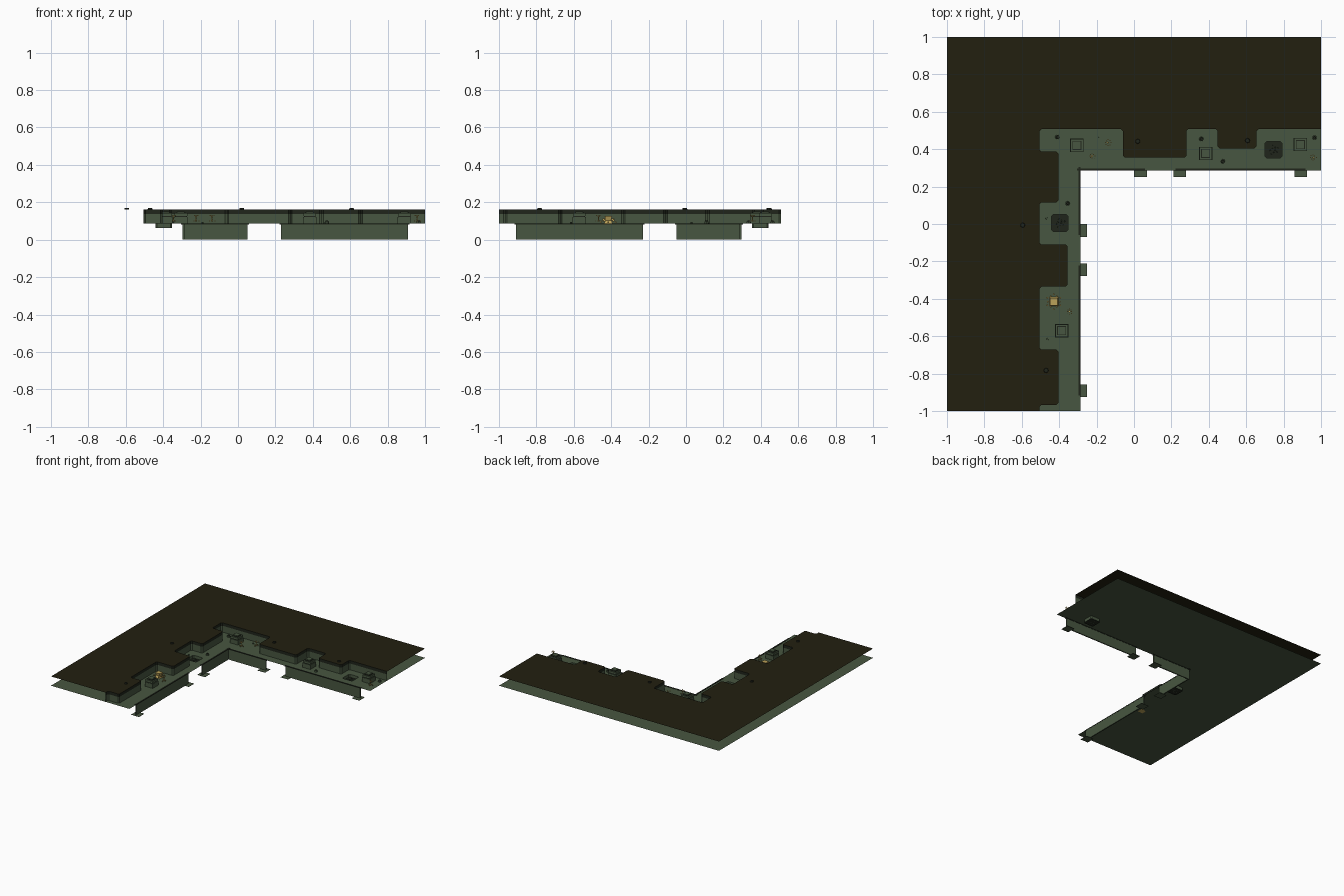
import bpy, bmesh, math, random
from mathutils import Vector, Matrix

random.seed(4)
cube = bpy.data.objects.get("Cube")
if cube:
    bpy.data.objects.remove(cube)

FLOOR, TRIM, ROOF = 0.086, 0.138, 0.162


def material(name, colour):
    m = bpy.data.materials.new(name)
    m.use_nodes = True
    m.diffuse_color = (*colour, 1)
    bsdf = m.node_tree.nodes["Principled BSDF"]
    bsdf.inputs["Base Color"].default_value = (*colour, 1)
    bsdf.inputs["Roughness"].default_value = 0.8
    return m


green = material("moss green", (0.064, 0.094, 0.052))
olive = material("dark olive", (0.016, 0.014, 0.005))
shadow = material("charcoal green", (0.014, 0.018, 0.011))
gold = material("brass", (0.5, 0.36, 0.1))


def finish(name, bm, *mats):
    mesh = bpy.data.meshes.new(name)
    bm.to_mesh(mesh)
    bm.free()
    for m in mats:
        mesh.materials.append(m)
    ob = bpy.data.objects.new(name, mesh)
    bpy.context.collection.objects.link(ob)
    return ob


def add_box(bm, lo, hi, index=0):
    lo, hi = Vector(lo), Vector(hi)
    mat = Matrix.Translation((lo + hi) / 2) @ Matrix.Diagonal((*(hi - lo), 1))
    made = bmesh.ops.create_cube(bm, size=1, matrix=mat)["verts"]
    for f in {f for v in made for f in v.link_faces}:
        f.material_index = index


def add_cone(bm, x, y, z, r1, r2, h, sides=8, index=0, turn=0.0):
    mat = Matrix.Translation((x, y, z + h / 2)) @ Matrix.Rotation(turn, 4, "Z")
    made = bmesh.ops.create_cone(bm, cap_ends=True, segments=sides, radius1=r1,
                                 radius2=r2, depth=h, matrix=mat)["verts"]
    for f in {f for v in made for f in v.link_faces}:
        f.material_index = index


def chamfer(points, cut):
    """Cut the inner corners of an open path."""
    pts = [Vector(p) for p in points]
    out = [pts[0]]
    for a, b, c in zip(pts, pts[1:], pts[2:]):
        out += [b + (a - b).normalized() * cut, b + (c - b).normalized() * cut]
    return out + [pts[-1]]


def fill(bm, loops, z):
    """Flat sheet with holes, facing up."""
    edges = []
    for loop in loops:
        vs = [bm.verts.new((p[0], p[1], z)) for p in loop]
        edges += [bm.edges.new((a, b)) for a, b in zip(vs, vs[1:] + vs[:1])]
    bmesh.ops.triangle_fill(bm, edges=edges, use_beauty=True, normal=(0, 0, 1))
    for f in bm.faces:
        f.normal_update()
        if f.normal.z < 0:
            f.normal_flip()


# Stepped inner edge of the upper deck
edge_path = chamfer([
    (-0.505, -1), (-0.505, -0.967), (-0.405, -0.967), (-0.405, -0.672),
    (-0.505, -0.672), (-0.505, -0.335), (-0.355, -0.335), (-0.355, -0.11),
    (-0.505, -0.11), (-0.505, 0.115), (-0.405, 0.115), (-0.405, 0.388),
    (-0.505, 0.388), (-0.505, 0.507), (-0.06, 0.507), (-0.06, 0.355),
    (0.28, 0.355), (0.28, 0.507), (0.447, 0.507), (0.447, 0.405),
    (0.655, 0.405), (0.655, 0.507), (1, 0.507)], 0.01)

# Upper deck
bm = bmesh.new()
fill(bm, [edge_path + [(1, 1), (-1, 1), (-1, -1)]], ROOF)
finish("upper_deck", bm, olive)

# Wall under the stepped edge, with a dark trim band on top
bm = bmesh.new()
rows = [[bm.verts.new((p.x, p.y, z)) for p in edge_path] for z in (FLOOR, TRIM, ROOF)]
for band in range(2):
    low, high = rows[band], rows[band + 1]
    for i in range(len(low) - 1):
        f = bm.faces.new((low[i], low[i + 1], high[i + 1], high[i]))
        f.material_index = band
finish("stepped_wall", bm, green, shadow)

# Lower floor with two square pits
pits = [(-0.397, 0.005), (0.746, 0.397)]
half = 0.045


def pit_loop(cx, cy, s):
    c = s * 0.8
    return [(cx + x, cy + y) for x, y in ((-c, -s), (c, -s), (s, -c), (s, c),
                                          (c, s), (-c, s), (-s, c), (-s, -c))]


bm = bmesh.new()
outline = [(-1, -1), (-0.287, -1), (-0.287, 0.287), (1, 0.287), (1, 1), (-1, 1)]
fill(bm, [outline] + [pit_loop(x, y, half) for x, y in pits], FLOOR)
finish("lower_floor", bm, green)

for n, (cx, cy) in enumerate(pits):
    bm = bmesh.new()
    loop = pit_loop(cx, cy, half)
    bottom = [bm.verts.new((*p, 0.062)) for p in loop]
    top = [bm.verts.new((*p, FLOOR)) for p in loop]
    for i in range(8):
        j = (i + 1) % 8
        bm.faces.new((bottom[j], bottom[i], top[i], top[j]))
    bm.faces.new(bottom).material_index = 1
    # Small studs in the pit
    for k in range(9):
        a = k * 2.4
        r = 0.008 + 0.0025 * k
        add_cone(bm, cx + r * math.cos(a), cy + r * math.sin(a), 0.062,
                 0.004, 0.003, 0.01, 5)
    finish(f"pit_{n + 1}", bm, green, shadow)


# Hanging beams and feet, the second arm being the first one mirrored diagonally
def arm(name, mirrored):
    bm = bmesh.new()
    for x0, x1 in ((-0.297, 0.052), (0.23, 0.91)):
        add_box(bm, (x0, 0.287, 0), (x1, 0.296, FLOOR - 0.001))
        add_box(bm, (x0 - 0.008, 0.286, FLOOR - 0.004), (x1 + 0.008, 0.298, FLOOR + 0.002), 1)
    for x in (0.035, 0.245, 0.892):
        add_box(bm, (x - 0.034, 0.252, 0), (x + 0.034, 0.322, 0.002))
    if mirrored:
        for v in bm.verts:
            v.co.x, v.co.y = -v.co.y, -v.co.x
        bmesh.ops.reverse_faces(bm, faces=bm.faces[:])
    finish(name, bm, green, shadow)


arm("right_beams", True)
arm("back_beams", False)

# Stepped vent boxes on the floor
for n, (x, y) in enumerate([(-0.305, 0.42), (0.383, 0.377), (0.89, 0.425), (-0.387, -0.57)]):
    bm = bmesh.new()
    for s, z0, z1, index in ((0.036, FLOOR, 0.122, 0), (0.031, 0.122, 0.128, 1),
                             (0.034, 0.128, 0.142, 0), (0.024, 0.142, 0.146, 1),
                             (0.02, 0.146, 0.152, 0)):
        add_box(bm, (x - s, y - s, z0), (x + s, y + s, z1), index)
    finish(f"vent_box_{n + 1}", bm, green, shadow)

# Small round caps on the floor and the deck
bm = bmesh.new()
for x, y in ((-0.41, 0.465), (0.36, 0.455), (0.475, 0.335), (-0.355, 0.11), (0.965, 0.462)):
    add_cone(bm, x, y, FLOOR, 0.012, 0.011, 0.012, 8)
    add_cone(bm, x, y, FLOOR + 0.012, 0.008, 0.007, 0.004, 8, 1)
for x, y in ((-0.19, 0.468), (-0.467, 0.03), (-0.462, -0.615)):
    add_cone(bm, x, y, FLOOR, 0.006, 0.005, 0.008, 6)
finish("floor_caps", bm, green, shadow)

bm = bmesh.new()
for x, y in ((-0.595, -0.006), (-0.47, -0.783), (0.02, 0.442), (0.607, 0.446)):
    add_cone(bm, x, y, ROOF, 0.013, 0.011, 0.008, 8)
finish("deck_caps", bm, shadow)

# Large brass ornament with a ring of beads
bm = bmesh.new()
ox, oy = -0.428, -0.415
add_cone(bm, ox, oy, FLOOR, 0.034, 0.022, 0.018, 4, turn=math.pi / 4)
add_cone(bm, ox, oy, FLOOR + 0.018, 0.02, 0.028, 0.022, 4, turn=math.pi / 4)
for k in range(12):
    a = k * math.tau / 12
    r = 0.04 if k % 2 else 0.032
    s = 0.004
    x, y = ox + r * math.cos(a), oy + r * math.sin(a)
    z = FLOOR + 0.008 + 0.008 * (k % 3)
    add_box(bm, (x - s, y - s, z - s), (x + s, y + s, z + s))
finish("large_brass_ornament", bm, gold)

# Small brass ornaments made of loose chips
for n, (x, y) in enumerate([(-0.345, -0.468), (-0.225, 0.364), (-0.14, 0.435), (0.958, 0.355)]):
    bm = bmesh.new()
    add_cone(bm, x, y, FLOOR + 0.012, 0.006, 0.002, 0.016, 5)
    add_cone(bm, x, y, FLOOR + 0.028, 0.002, 0.006, 0.016, 5)
    for k in range(8):
        a = k * math.tau / 8
        r = random.uniform(0.01, 0.018)
        px, py = x + r * math.cos(a), y + r * math.sin(a)
        z = FLOOR + 0.014 + 0.03 * (k % 2)
        s = 0.0025
        add_box(bm, (px - s, py - s, z - s), (px + s, py + s, z + s))
    finish(f"small_brass_ornament_{n + 1}", bm, gold)
